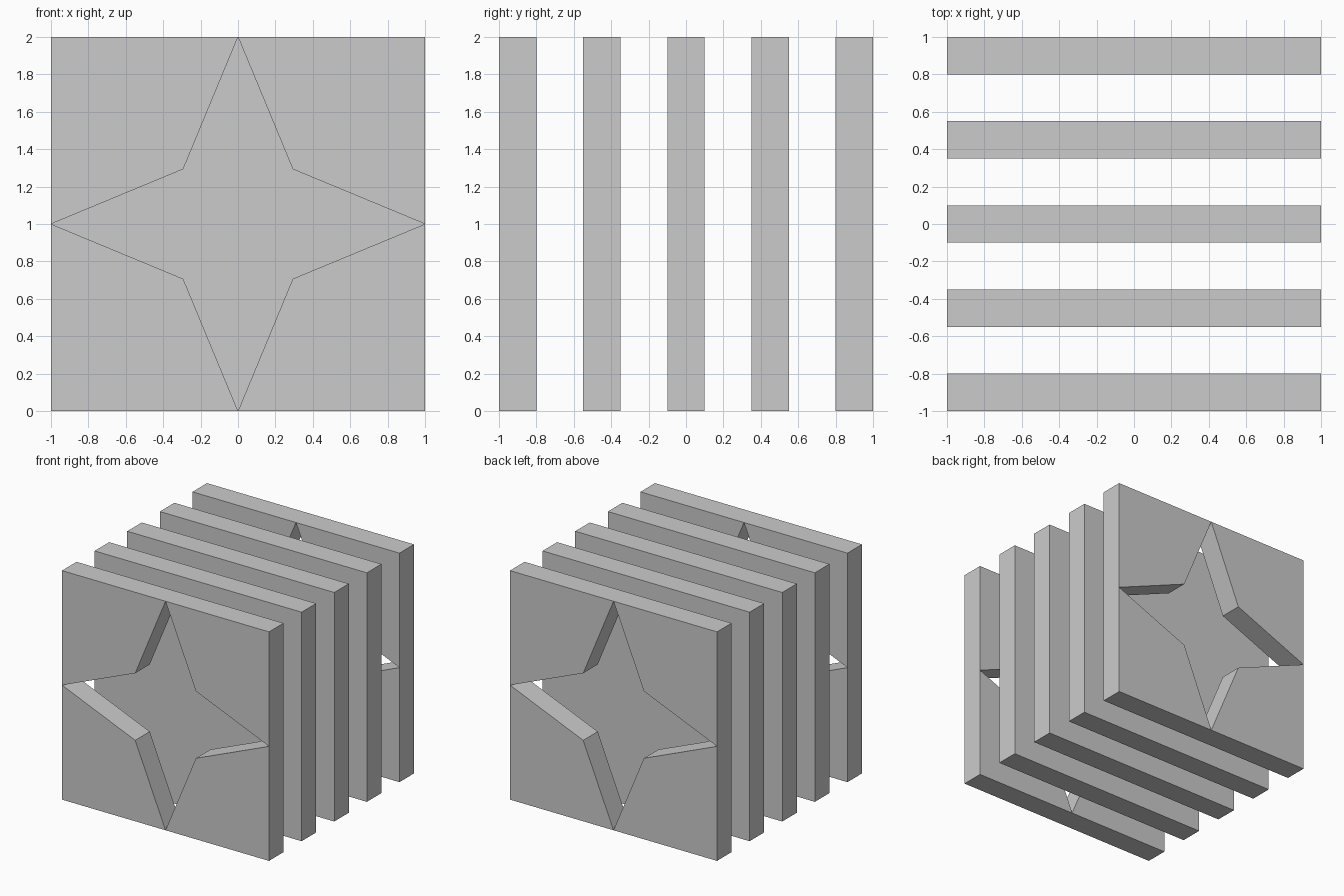
import bpy, bmesh
from mathutils import Vector

if "Cube" in bpy.data.objects:
    bpy.data.objects.remove(bpy.data.objects["Cube"])

THICK = 0.2
SPACING = 0.45
INNER = 0.293  # star's inner corner offset from centre


def make_plate(name, y, outlines):
    """Extrude flat x/z outlines into a plate centred on y."""
    bm = bmesh.new()
    for pts in outlines:
        face = bm.faces.new([bm.verts.new((x, -THICK / 2, z)) for x, z in pts])
        ext = bmesh.ops.extrude_face_region(bm, geom=[face], use_keep_orig=True)
        verts = [g for g in ext["geom"] if isinstance(g, bmesh.types.BMVert)]
        bmesh.ops.translate(bm, verts=verts, vec=Vector((0, THICK, 0)))
    bmesh.ops.recalc_face_normals(bm, faces=bm.faces[:])
    mesh = bpy.data.meshes.new(name)
    bm.to_mesh(mesh)
    bm.free()
    obj = bpy.data.objects.new(name, mesh)
    obj.location = (0, y, 1)
    bpy.context.collection.objects.link(obj)


# Solid square, and the four corner pieces left around a four-pointed star
square = [[(-1, -1), (1, -1), (1, 1), (-1, 1)]]
corner = [(1, 1), (0, 1), (INNER, INNER), (1, 0)]
star_frame = [[(sx * x, sz * z) for x, z in corner]
              for sx in (-1, 1) for sz in (-1, 1)]

# Outer plates have the star opening
make_plate("front_star_plate", -2 * SPACING, star_frame)
make_plate("back_star_plate", 2 * SPACING, star_frame)

# Solid plates between them
for i in (-1, 0, 1):
    make_plate(f"inner_plate_{i + 2}", i * SPACING, square)
